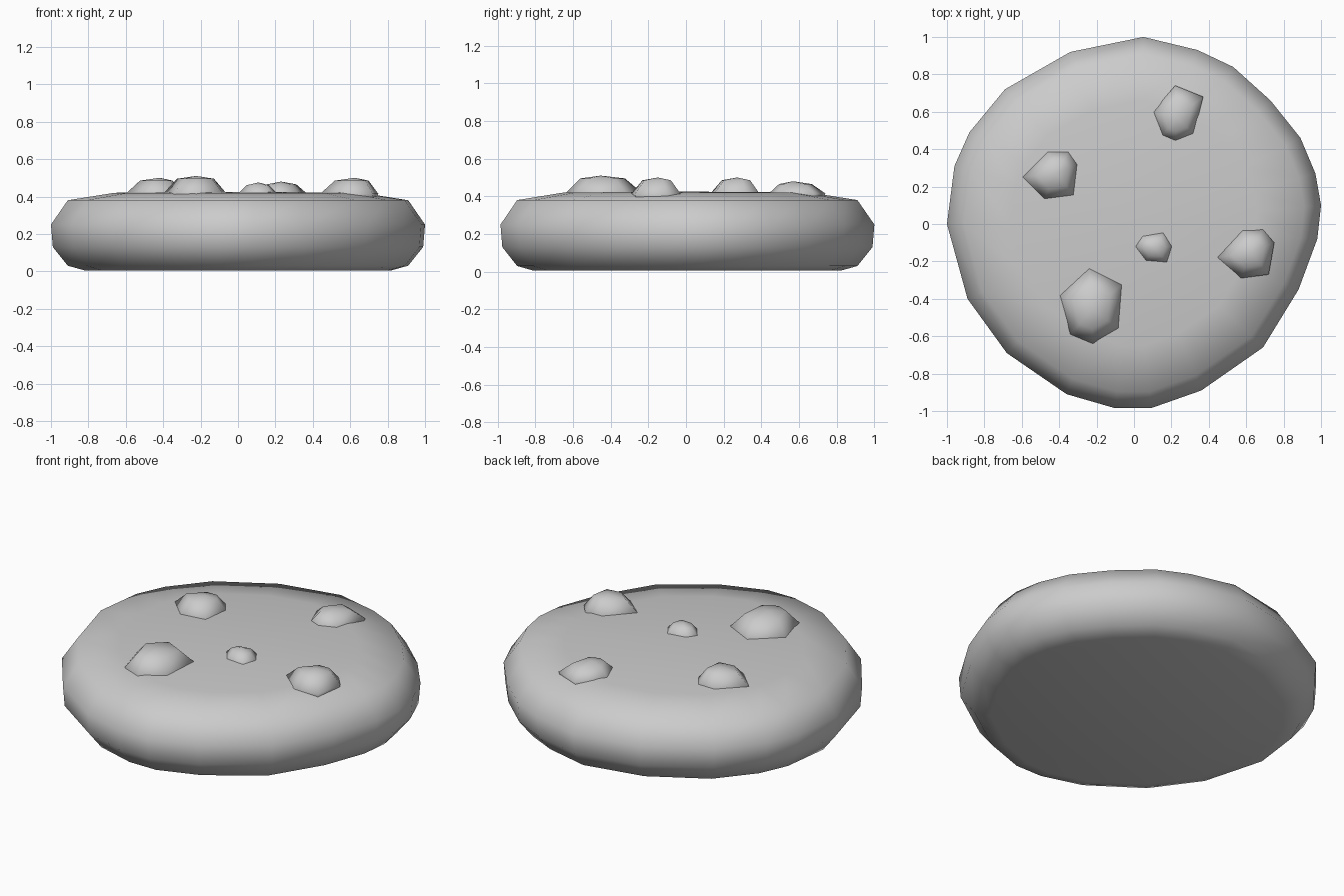
import bpy, bmesh

if "Cube" in bpy.data.objects:
    bpy.data.objects.remove(bpy.data.objects["Cube"])


def make_object(name, rings, tip_z, bottom_z=None):
    """Bridge stacked rings of equal length, closing the top with a fan."""
    bm = bmesh.new()
    loops = [[bm.verts.new(p) for p in ring] for ring in rings]
    n = len(loops[0])
    for lo, hi in zip(loops, loops[1:]):
        for i in range(n):
            j = (i + 1) % n
            bm.faces.new((lo[i], lo[j], hi[j], hi[i]))
    top = loops[-1]
    cx = sum(v.co.x for v in top) / n
    cy = sum(v.co.y for v in top) / n
    tip = bm.verts.new((cx, cy, tip_z))
    for i in range(n):
        bm.faces.new((top[i], top[(i + 1) % n], tip))
    bm.faces.new(loops[0][::-1])
    bmesh.ops.recalc_face_normals(bm, faces=bm.faces)
    for f in bm.faces:
        f.smooth = True
    mesh = bpy.data.meshes.new(name)
    bm.to_mesh(mesh)
    bm.free()
    obj = bpy.data.objects.new(name, mesh)
    bpy.context.collection.objects.link(obj)
    return obj


def scaled(outline, s, z, centre=(0, 0)):
    cx, cy = centre
    return [(cx + (x - cx) * s, cy + (y - cy) * s, z) for x, y in outline]


# Biscuit: irregular round outline swept through a pillowy edge profile
outline = [(.05, 1), (-.34, .92), (-.69, .72), (-.88, .49), (-.96, .31), (-1, 0),
           (-.89, -.40), (-.68, -.69), (-.36, -.91), (-.10, -.985), (.09, -.985),
           (.36, -.89), (.69, -.66), (.88, -.35), (.98, -.08), (1, .10),
           (.97, .27), (.89, .46), (.73, .66), (.53, .84), (.34, .93)]
profile = [(.82, .005), (.91, .03), (.99, .13), (1, .25), (.91, .38), (.66, .42)]
make_object("biscuit", [scaled(outline, s, z) for s, z in profile], .425)

# Chips: faceted lumps sunk into the top (outline, peak height)
chips = [
    ([(-.60, .25), (-.48, .13), (-.32, .15), (-.30, .32), (-.35, .39), (-.46, .39)], .50),
    ([(.10, .60), (.15, .47), (.22, .44), (.32, .48), (.37, .68), (.22, .74)], .48),
    ([(0, -.12), (.06, -.20), (.18, -.21), (.21, -.12), (.16, -.04), (.04, -.06)], .475),
    ([(.44, -.18), (.57, -.29), (.72, -.27), (.75, -.10), (.69, -.03), (.58, -.03)], .50),
    ([(-.40, -.38), (-.34, -.59), (-.22, -.64), (-.08, -.56), (-.06, -.32), (-.24, -.23)], .51),
]
for k, (pts, peak) in enumerate(chips, 1):
    c = (sum(p[0] for p in pts) / len(pts), sum(p[1] for p in pts) / len(pts))
    make_object(f"chip_{k}", [scaled(pts, .9, .36, c), scaled(pts, 1, .415, c),
                              scaled(pts, .58, peak - .015, c)], peak)
